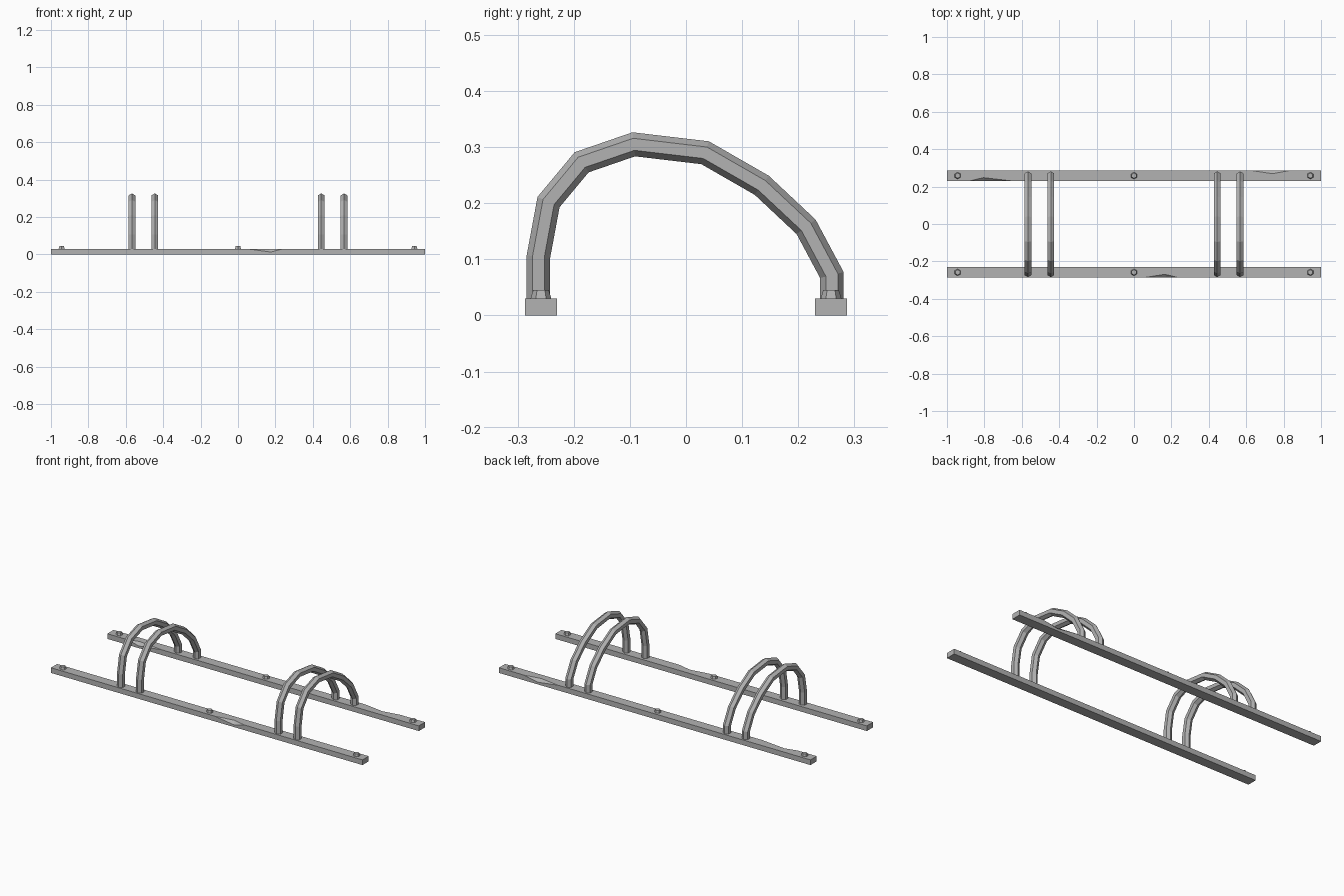
import bpy, bmesh, math
from mathutils import Vector

old = bpy.data.objects.get("Cube")
if old:
    bpy.data.objects.remove(old, do_unlink=True)

# Single galvanised metal colour
metal = bpy.data.materials.new("grey_metal")
metal.use_nodes = True
GREY = (0.45, 0.45, 0.45, 1)
metal.diffuse_color = GREY
metal.node_tree.nodes["Principled BSDF"].inputs["Base Color"].default_value = GREY

RAIL_Y, RAIL_W, RAIL_H = 0.2585, 0.057, 0.03


def finish(name, bm):
    bmesh.ops.recalc_face_normals(bm, faces=bm.faces[:])
    mesh = bpy.data.meshes.new(name)
    bm.to_mesh(mesh)
    bm.free()
    mesh.materials.append(metal)
    obj = bpy.data.objects.new(name, mesh)
    bpy.context.collection.objects.link(obj)
    return obj


def rail(name, y):
    bm = bmesh.new()
    bmesh.ops.create_cube(bm, size=1)
    for v in bm.verts:
        v.co = (v.co.x * 2, y + v.co.y * RAIL_W, (v.co.z + 0.5) * RAIL_H)
    return finish(name, bm)


def dent(target, start, middle, end, y_edge, outward):
    """Cut a shallow two-faced nick into a top edge of a rail."""
    top = Vector((middle - 0.005, y_edge - outward * 0.018, RAIL_H))
    side = Vector((middle + 0.005, y_edge, RAIL_H - 0.017))
    reach = top - side
    bm = bmesh.new()
    for p in (Vector((start, y_edge, RAIL_H)), Vector((end, y_edge, RAIL_H)),
              top + reach, side - reach,
              Vector((middle, y_edge + outward * 0.04, RAIL_H + 0.04))):
        bm.verts.new(p)
    bmesh.ops.convex_hull(bm, input=bm.verts[:])
    cutter = finish(target.name + "_dent_cutter", bm)
    cutter.hide_render = True
    cutter.hide_set(True)
    mod = target.modifiers.new("dent", 'BOOLEAN')
    mod.operation = 'DIFFERENCE'
    mod.solver = 'EXACT'
    mod.object = cutter


def hoop(name, x, path, radius=0.021):
    """Six-sided tube swept along a path in the yz plane, with mitred joints."""
    pts = [Vector((0, y, z)) for y, z in path]
    axis = Vector((1, 0, 0))
    bm = bmesh.new()
    rings = []
    for i, p in enumerate(pts):
        before = (p - pts[i - 1]).normalized() if i else (pts[1] - p).normalized()
        after = (pts[i + 1] - p).normalized() if i < len(pts) - 1 else before
        tangent = (before + after).normalized()
        normal = axis.cross(tangent) / tangent.dot(before)
        rings.append([bm.verts.new(p + axis * x
                                   + normal * radius * math.cos(k * math.pi / 3)
                                   + axis * radius * math.sin(k * math.pi / 3))
                      for k in range(6)])
    for a, b in zip(rings, rings[1:]):
        for k in range(6):
            n = (k + 1) % 6
            bm.faces.new((a[k], a[n], b[n], b[k]))
    bm.faces.new(rings[0])
    bm.faces.new(rings[-1])
    return finish(name, bm)


def bolt(name, x, y):
    bm = bmesh.new()
    bmesh.ops.create_cone(bm, cap_ends=True, segments=6,
                          radius1=0.020, radius2=0.014, depth=0.02)
    obj = finish(name, bm)
    obj.location = (x, y, RAIL_H + 0.005)
    # points of the hexagon face across the rail
    corner = obj.data.vertices[0].co
    obj.rotation_euler.z = math.pi / 2 - math.atan2(corner.y, corner.x)
    return obj


# Ground rails with their knocked edges
front_rail = rail("front_rail", -RAIL_Y)
back_rail = rail("back_rail", RAIL_Y)
dent(front_rail, 0.05, 0.17, 0.24, -RAIL_Y - RAIL_W / 2, -1)
dent(back_rail, -0.88, -0.80, -0.65, RAIL_Y - RAIL_W / 2, -1)
dent(back_rail, 0.62, 0.745, 0.84, RAIL_Y + RAIL_W / 2, 1)

# Wheel hoops in two pairs, taller towards the front
HOOP_PATH = [(-0.263, 0.02), (-0.263, 0.105), (-0.245, 0.202), (-0.186, 0.273),
             (-0.093, 0.305), (0.034, 0.29), (0.135, 0.232), (0.214, 0.158),
             (0.26, 0.072), (0.26, 0.02)]
for side, sign in (("right", -1), ("left", 1)):
    for place, x in (("inner", 0.445), ("outer", 0.567)):
        hoop(f"{side}_{place}_hoop", sign * x, HOOP_PATH)

# Anchor bolts
for row, y in (("front", -RAIL_Y), ("back", RAIL_Y)):
    for place, x in (("right", -0.943), ("middle", 0), ("left", 0.943)):
        bolt(f"{row}_{place}_bolt", x, y)
